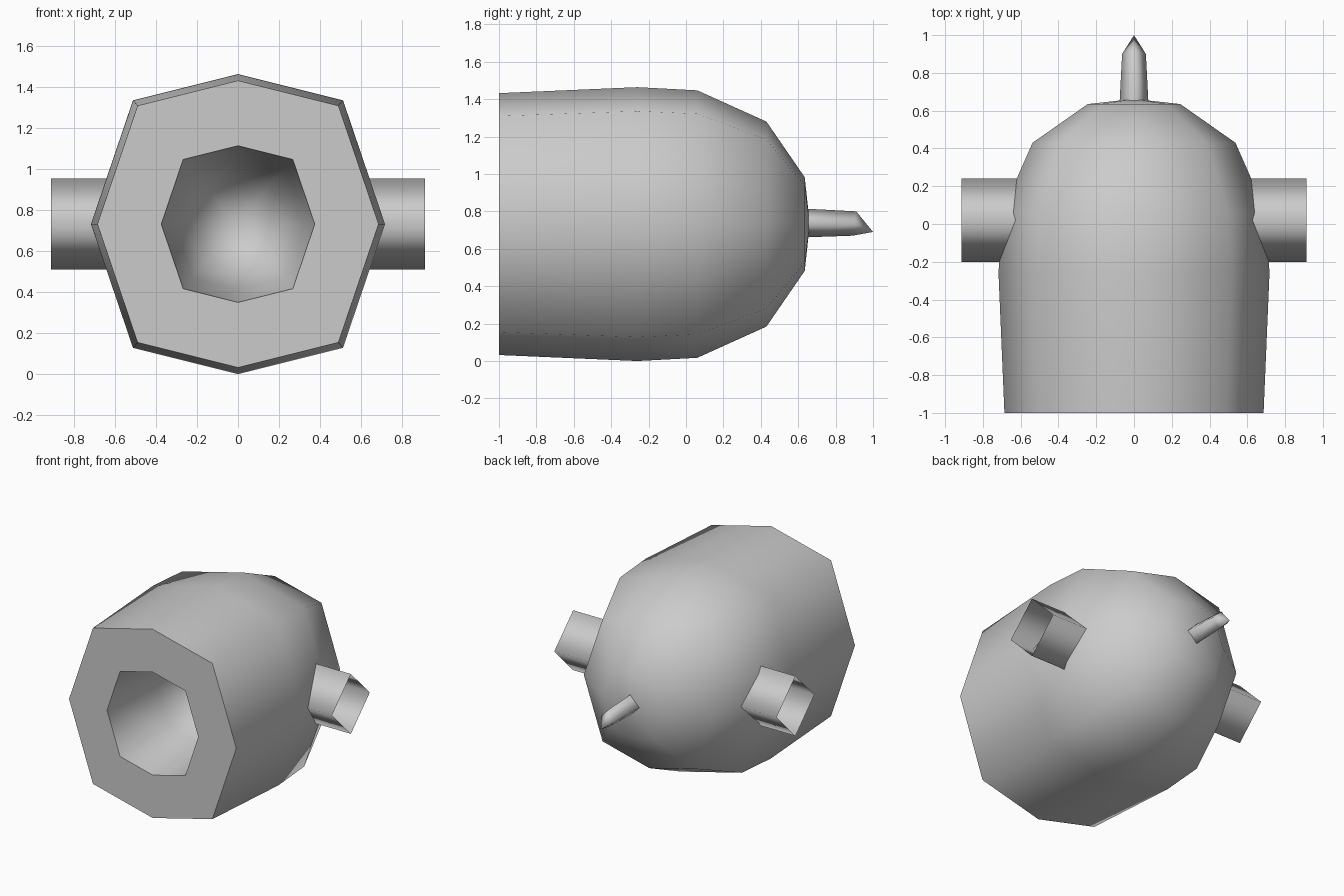
import bpy
from math import radians, sin, cos, pi

if "Cube" in bpy.data.objects:
    bpy.data.objects.remove(bpy.data.objects["Cube"])

CZ = 0.732  # height of the barrel axis
OCT = [(0, 1), (0.70, 0.825), (0.98, 0), (0.70, -0.825),
       (0, -1), (-0.70, -0.825), (-0.98, 0), (-0.70, 0.825)]
DIAMOND = [(cos(i * pi / 2), sin(i * pi / 2)) for i in range(4)]


def loft(name, rings, tip_start=None, tip_end=None, smooth_angle=180):
    """Skin equal-length rings of points, with optional end points."""
    n = len(rings[0])
    verts = [p for ring in rings for p in ring]
    faces = []
    for r in range(len(rings) - 1):
        for i in range(n):
            j = (i + 1) % n
            faces.append((r * n + i, r * n + j, (r + 1) * n + j, (r + 1) * n + i))
    for tip, base in ((tip_start, 0), (tip_end, (len(rings) - 1) * n)):
        if tip:
            verts.append(tip)
            t = len(verts) - 1
            for i in range(n):
                a, b = base + i, base + (i + 1) % n
                faces.append((b, a, t) if base == 0 else (a, b, t))
    mesh = bpy.data.meshes.new(name)
    mesh.from_pydata(verts, [], faces)
    obj = bpy.data.objects.new(name, mesh)
    bpy.context.collection.objects.link(obj)
    bpy.context.view_layer.objects.active = obj
    obj.select_set(True)
    bpy.ops.object.shade_smooth_by_angle(angle=radians(smooth_angle))
    obj.select_set(False)
    return obj


# Barrel: from the bottom of the bore, out over the muzzle, back to the breech
profile = [(-0.2, 0.22), (-0.5, 0.32), (-1.0, 0.382), (-1.0, 0.70), (-0.26, 0.732),
           (0.06, 0.715), (0.43, 0.548), (0.635, 0.25)]
loft("barrel", [[(x * r, y, CZ + z * r) for x, z in OCT] for y, r in profile],
     tip_start=(0, -0.05, CZ), tip_end=(0, 0.662, CZ), smooth_angle=62)

# Trunnions: open four-sided tubes standing on their edge
for side, label in ((-1, "left"), (1, "right")):
    loft(label + "_trunnion",
         [[(side * x, 0.02 + 0.222 * a * side, CZ + 0.222 * b) for a, b in DIAMOND]
          for x in (0.60, 0.912)])

# Rear spike with a slanted point
loft("rear_spike",
     [[(a * 0.077, 0.63, CZ + 0.006 + b * 0.077) for a, b in DIAMOND],
      [(a * 0.063, 0.90 + 0.01 * b, CZ + 0.003 + b * 0.065) for a, b in DIAMOND]],
     tip_end=(0, 1.0, CZ - 0.042))
